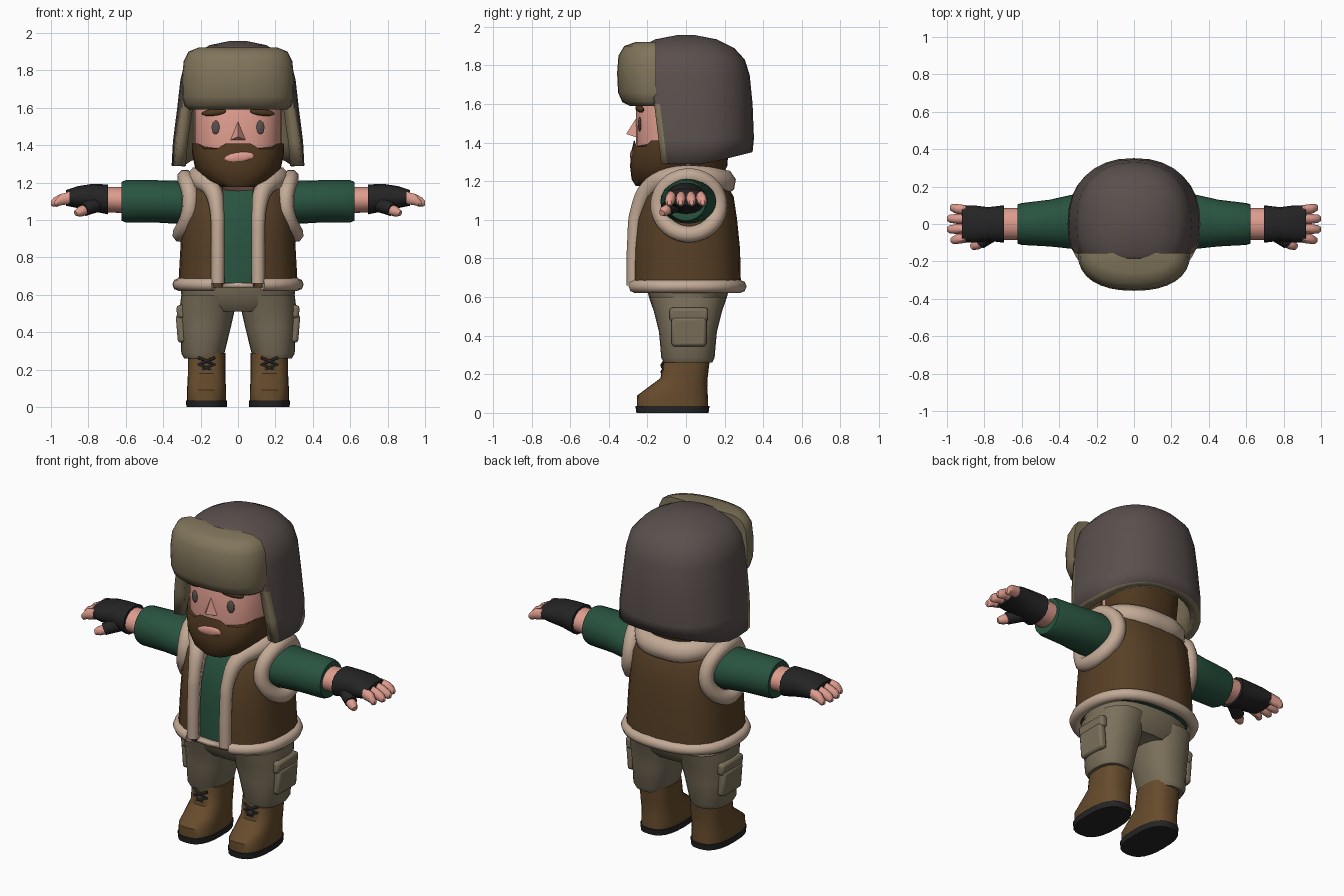
import bpy, bmesh, math
from mathutils import Matrix, Euler, Vector

if "Cube" in bpy.data.objects:
    bpy.data.objects.remove(bpy.data.objects["Cube"], do_unlink=True)


def material(name, code):
    rgb = []
    for i in (0, 2, 4):
        c = int(code[i:i + 2], 16) / 255
        rgb.append(c / 12.92 if c < 0.04 else ((c + 0.055) / 1.055) ** 2.4)
    m = bpy.data.materials.new(name)
    m.use_nodes = True
    m.diffuse_color = (*rgb, 1)
    m.node_tree.nodes["Principled BSDF"].inputs["Base Color"].default_value = (*rgb, 1)
    return m


SKIN = material("skin", "DE9C8E")
GREEN = material("green cloth", "28533F")
GREY = material("hat grey", "5A504D")
TAN = material("hat fur tan", "81755B")
CREAM = material("cream fur", "C2A995")
VEST = material("vest brown", "573F25")
BOOT = material("boot brown", "664B2C")
HAIR = material("hair brown", "50381F")
BLACK = material("black", "242425")
PANTS = material("trouser khaki", "7B705B")


def link(obj, mats, mirror):
    bpy.context.collection.objects.link(obj)
    for m in mats:
        obj.data.materials.append(m)
    if mirror:
        obj.modifiers.new("Mirror", "MIRROR")
    return obj


def finish(name, bm, mats, mirror=False):
    mesh = bpy.data.meshes.new(name)
    bm.to_mesh(mesh)
    bm.free()
    for f in mesh.polygons:
        f.use_smooth = True
    mesh.set_sharp_from_angle(angle=math.radians(42))
    return link(bpy.data.objects.new(name, mesh), mats, mirror)


def oval(t, p):
    c, s = math.cos(t), math.sin(t)
    return (math.copysign(abs(c) ** (2 / p), c), math.copysign(abs(s) ** (2 / p), s))


def loft(name, rings, mats, axis="z", n=24, p=2.3, mirror=False, edit=None):
    """Skin rounded sections (height, centre a, centre b, radius a, radius b)."""
    bm = bmesh.new()
    loops = []
    for h, a, b, ra, rb in rings:
        loop = []
        for i in range(n):
            u, v = oval(2 * math.pi * i / n, p)
            u, v = a + ra * u, b + rb * v
            loop.append(bm.verts.new((u, v, h) if axis == "z" else (h, u, v)))
        loops.append(loop)
    for lo, hi in zip(loops, loops[1:]):
        for i in range(n):
            j = (i + 1) % n
            bm.faces.new((lo[i], lo[j], hi[j], hi[i]))
    bm.faces.new(loops[0])
    bm.faces.new(loops[-1])
    bmesh.ops.recalc_face_normals(bm, faces=bm.faces[:])
    if edit:
        edit(bm)
    return finish(name, bm, mats, mirror)


def cut(bm, co, no, clear=False, fill=False):
    """Slice by a plane; clear drops the side the normal points to."""
    geom = bm.verts[:] + bm.edges[:] + bm.faces[:]
    out = bmesh.ops.bisect_plane(bm, geom=geom, plane_co=co, plane_no=no, clear_outer=clear)
    if fill:
        edges = [e for e in out["geom_cut"] if isinstance(e, bmesh.types.BMEdge)]
        bmesh.ops.holes_fill(bm, edges=edges, sides=0)


def drop(bm, rule):
    faces = [f for f in bm.faces if rule(f.calc_center_median())]
    bmesh.ops.delete(bm, geom=faces, context="FACES")


def thicken(obj, amount):
    s = obj.modifiers.new("Thickness", "SOLIDIFY")
    s.thickness, s.offset = amount, -1
    s.material_offset = s.material_offset_rim = 1


def blob(name, loc, scale, mat, mirror=False, rot=(0, 0, 0)):
    bm = bmesh.new()
    m = Matrix.LocRotScale(Vector(loc), Euler(rot), Vector(scale))
    bmesh.ops.create_uvsphere(bm, u_segments=14, v_segments=8, radius=1, matrix=m)
    return finish(name, bm, [mat], mirror)


def tube(name, points, radii, mat, mirror=False, closed=False):
    cu = bpy.data.curves.new(name, "CURVE")
    cu.dimensions, cu.bevel_depth, cu.bevel_resolution = "3D", 1, 2
    cu.resolution_u, cu.use_fill_caps = 4, True
    sp = cu.splines.new("BEZIER")
    sp.bezier_points.add(len(points) - 1)
    sp.use_cyclic_u = closed
    for i, (bp, co) in enumerate(zip(sp.bezier_points, points)):
        bp.co = co
        bp.radius = radii[i] if isinstance(radii, list) else radii
        bp.handle_left_type = bp.handle_right_type = "AUTO"
    return link(bpy.data.objects.new(name, cu), [mat], mirror)


# Boots, soles and laces
loft("boot", [(.03, .168, -.07, .105, .185), (.09, .168, -.07, .105, .183),
              (.13, .168, -.045, .102, .155), (.18, .168, -.01, .1, .122),
              (.29, .168, .005, .1, .12)], [BOOT], p=2.6, mirror=True)
loft("sole", [(0, .168, -.07, .108, .187), (.035, .168, -.07, .11, .192)],
     [BLACK], p=2.6, mirror=True)
for i, z in enumerate((.19, .225)):
    for s in (-1, 1):
        tube(f"lace_{i}_{'a' if s > 0 else 'b'}",
             [(.168 - .045 * s, -.112, z), (.168, -.124, z + .02), (.168 + .045 * s, -.114, z + .04)],
             .008, BLACK, mirror=True)

# Trousers and cargo pockets
loft("trouser_leg", [(.26, .188, .01, .1, .125), (.285, .188, .01, .115, .138),
                     (.42, .175, .01, .135, .15), (.52, .165, .01, .148, .175),
                     (.6, .155, .01, .148, .2)], [PANTS], mirror=True)
loft("trouser_seat", [(.51, 0, .01, .22, .15), (.55, 0, .01, .295, .185),
                      (.61, 0, .01, .305, .205), (.68, 0, .01, .3, .22)], [PANTS])
for name, z, h, w in (("pocket", .42, .15, .18), ("pocket_flap", .51, .07, .2)):
    bm = bmesh.new()
    m = Matrix.LocRotScale(Vector((.305, .015, z)), Euler((0, .08, 0)), Vector((.045, w, h)))
    bmesh.ops.create_cube(bm, size=1, matrix=m)
    ob = finish(name, bm, [PANTS], True)
    bev = ob.modifiers.new("Bevel", "BEVEL")
    bev.width, bev.segments = .015, 2

# Shirt and open vest
torso = [(.64, 0, 0, .32, .285), (.85, 0, 0, .308, .28), (1.0, 0, 0, .3, .265),
         (1.12, 0, .012, .292, .235), (1.2, 0, .015, .27, .185), (1.25, 0, .015, .19, .12)]
loft("shirt", [(h, a, b, ra - .035, rb - .035) for h, a, b, ra, rb in torso], [GREEN], p=2.5)


def open_front(bm):
    for x in (-.08, .08):
        cut(bm, (x, 0, 0), (1, 0, 0))
    drop(bm, lambda c: abs(c.x) < .08 and c.y < -.03)


thicken(loft("vest", torso, [VEST, CREAM], p=2.5, edit=open_front), .025)

# Fur trims: hem, front edges with collar, armholes
hem = [oval(math.radians(-70 + 320 * i / 24), 2.4) for i in range(25)]
tube("hem_trim", [(.317 * u, .28 * v, .655) for u, v in hem], .034, CREAM)
half = [(.108, -.272, .66), (.108, -.268, .9), (.112, -.25, 1.05), (.135, -.19, 1.16),
        (.2, -.08, 1.215), (.205, .07, 1.22), (.13, .165, 1.2)]
thick = [.036, .036, .038, .05, .06, .065, .07]
tube("collar_trim", half + [(0, .19, 1.195)] + [(-x, y, z) for x, y, z in reversed(half)],
     thick + [.07] + thick[::-1], CREAM)
ring = []
for i in range(16):
    c, s = math.cos(math.pi * i / 8), math.sin(math.pi * i / 8)
    ring.append((.255 + .04 * s * s - .012 * s, .015 + .155 * c, 1.075 + .15 * s))
tube("armhole_trim", ring, .045, CREAM, mirror=True, closed=True)

# Sleeves, forearms, gloves
loft("sleeve", [(.2, .01, 1.09, .12, .11), (.33, .012, 1.095, .145, .115),
                (.45, .005, 1.1, .125, .113), (.6, 0, 1.1, .112, .113),
                (.622, 0, 1.1, .105, .104)], [GREEN], axis="x", p=2, mirror=True)
loft("forearm", [(.58, 0, 1.105, .085, .07), (.72, 0, 1.11, .085, .068)],
     [SKIN], axis="x", p=2, n=16, mirror=True)
loft("glove", [(.695, 0, 1.11, .1, .08), (.78, 0, 1.12, .09, .073),
               (.86, 0, 1.122, .1, .058), (.92, 0, 1.118, .098, .042)],
     [BLACK], axis="x", n=16, mirror=True)
for i in range(4):
    y = .075 - .05 * i
    tip = (.985, 1.0, 1.0, .98)[i]
    loft(f"finger_{i + 1}", [(.9, y, 1.118, .026, .034), (.95, y * 1.08, 1.108, .026, .032),
                             (tip - .015, y * 1.15, 1.095, .022, .026),
                             (tip, y * 1.15, 1.09, .011, .013)],
         [SKIN], axis="x", p=2, n=10, mirror=True)
tube("thumb_sleeve", [(.76, -.05, 1.085), (.825, -.1, 1.055)], [.045, .036], BLACK, mirror=True)
tube("thumb", [(.8, -.085, 1.06), (.845, -.112, 1.045), (.868, -.125, 1.035)],
     [.03, .028, .016], SKIN, mirror=True)


# Head, with hair at the back
def hair_back(bm):
    cut(bm, (0, .02, 0), (0, 1, 0))
    for f in bm.faces:
        f.material_index = int(f.calc_center_median().y > .02)


loft("head", [(1.14, 0, -.02, .1, .12), (1.2, 0, -.03, .18, .2), (1.28, 0, -.02, .222, .235),
              (1.4, 0, -.02, .235, .24), (1.6, 0, -.02, .235, .238), (1.72, 0, -.02, .21, .19)],
     [SKIN, HAIR], p=2.5, edit=hair_back)


# Beard, dipping at the cheeks
def trim_beard(bm):
    cut(bm, (0, .0, 0), (0, 1, 0), clear=True, fill=True)
    for v in bm.verts:
        if v.co.z > 1.4 and .09 < abs(v.co.x) < .21:
            v.co.z -= .03


loft("beard", [(1.175, 0, -.1, .1, .16), (1.21, 0, -.06, .18, .222), (1.28, 0, -.04, .23, .25),
               (1.36, 0, -.035, .246, .247), (1.41, 0, -.03, .245, .24)],
     [HAIR], n=32, p=2.5, edit=trim_beard)
blob("mouth", (.005, -.277, 1.335), (.08, .013, .028), SKIN, rot=(0, -.12, 0))

# Face details
bm = bmesh.new()
for co in ((0, -.25, 1.54), (.045, -.25, 1.425), (-.045, -.25, 1.425), (0, -.31, 1.445)):
    bm.verts.new(co)
bmesh.ops.convex_hull(bm, input=bm.verts[:])
finish("nose", bm, [SKIN])
blob("eye", (.12, -.24, 1.495), (.022, .009, .037), GREY, True, rot=(0, 0, .2))
blob("eyebrow", (.13, -.24, 1.575), (.07, .015, .018), HAIR, True, rot=(0, .1, .25))


# Fur hat: shell with lining, ear flaps, turned-up front
def shape_hat(bm):
    drop(bm, lambda c: c.z < 1.295)
    for v in bm.verts:
        if v.co.z < 1.31:
            v.co.z += .25 * max(0, v.co.y - .1)
    cut(bm, (0, -.165, 1.6), (0, -1, -.12), clear=True)
    cut(bm, (0, -.135, 1.6), (0, -1, -.12))
    for f in bm.faces:
        c = f.calc_center_median()
        f.material_index = int(c.z < 1.62 and c.y + .12 * (1.6 - c.z) * -1 < -.136)


thicken(loft("hat", [(1.29, 0, 0, .355, .345), (1.42, 0, 0, .348, .352), (1.6, 0, 0, .325, .345),
                     (1.75, 0, 0, .308, .33), (1.83, 0, 0, .288, .305), (1.89, 0, 0, .235, .25),
                     (1.935, 0, 0, .15, .16), (1.958, 0, 0, .04, .04)],
             [GREY, TAN], n=32, edit=shape_hat), .06)
loft("hat_front_flap", [(1.59, 0, -.16, .26, .13), (1.61, 0, -.16, .285, .17),
                        (1.66, 0, -.16, .298, .192), (1.76, 0, -.16, .3, .197),
                        (1.85, 0, -.16, .29, .19), (1.9, 0, -.16, .265, .16),
                        (1.922, 0, -.16, .21, .1)], [TAN], n=32,
     edit=lambda bm: cut(bm, (0, -.155, 0), (0, 1, 0), clear=True, fill=True))
